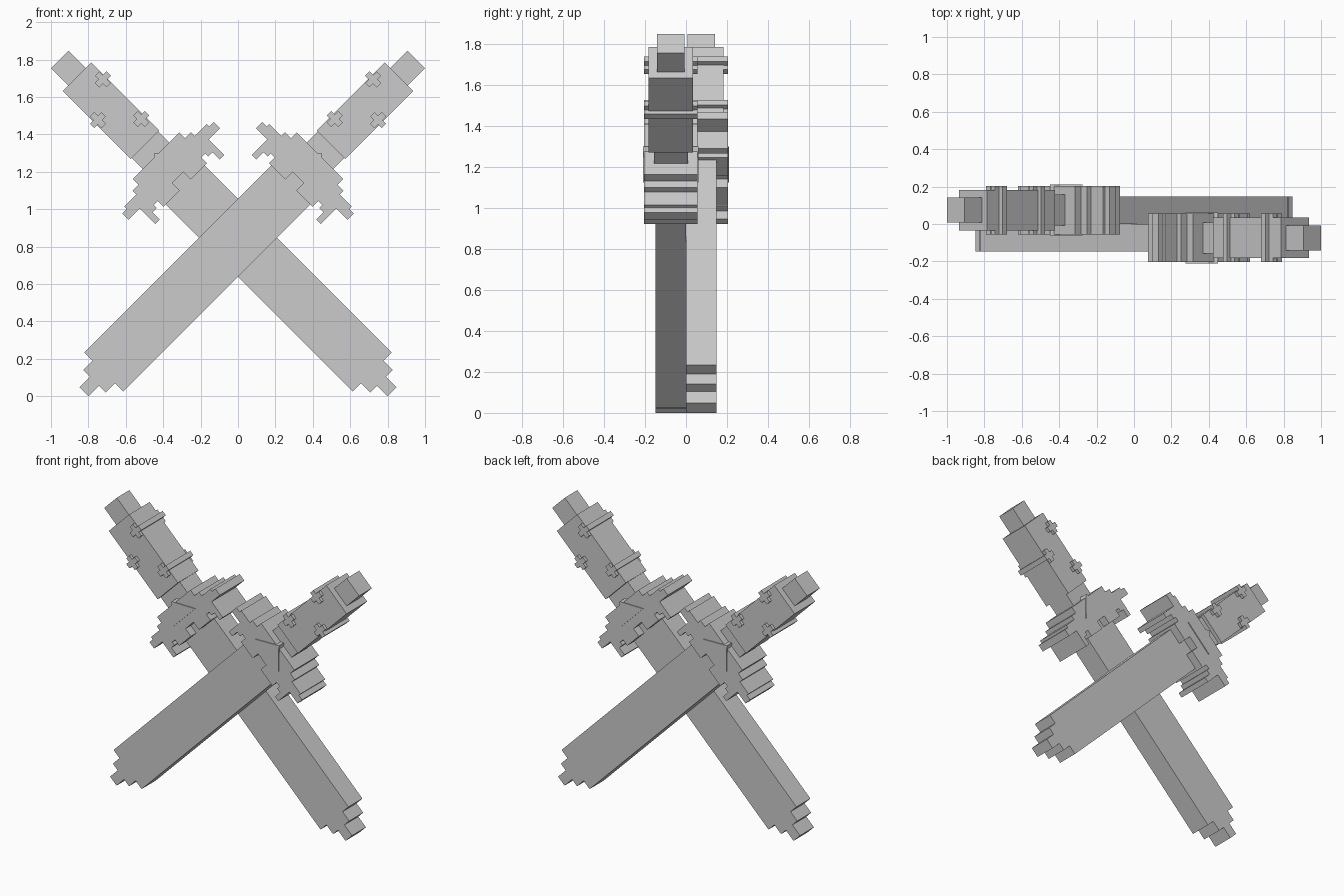
import bpy, bmesh
from math import sqrt

if "Cube" in bpy.data.objects:
    bpy.data.objects.remove(bpy.data.objects["Cube"])

R2 = sqrt(2)
AXIS_Z = 0.8475   # height where the sword axes cross
MID_Y = 0.074     # distance of each sword's mid-plane from y = 0


def prism(name, side, profile, half):
    """Extrude a (u, v) profile through the depth; u runs from tip to pommel."""
    bm = bmesh.new()
    s = side
    # side = -1 turns the whole sword half a turn about the z axis
    verts = [bm.verts.new((s * (u - v) / R2, s * (-MID_Y - half), AXIS_Z + (u + v) / R2))
             for u, v in profile]
    face = bm.faces.new(verts)
    out = bmesh.ops.extrude_face_region(bm, geom=[face])
    new = [e for e in out["geom"] if isinstance(e, bmesh.types.BMVert)]
    bmesh.ops.translate(bm, verts=new, vec=(0, s * 2 * half, 0))
    bmesh.ops.recalc_face_normals(bm, faces=bm.faces)
    mesh = bpy.data.meshes.new(name)
    bm.to_mesh(mesh)
    bm.free()
    obj = bpy.data.objects.new(name, mesh)
    bpy.context.collection.objects.link(obj)
    return obj


def mirrored(half_profile):
    """Complete a half outline (v > 0) across the sword axis."""
    return half_profile + [(u, -v) for u, v in reversed(half_profile)]


def box(u0, u1, h):
    return [(u0, -h), (u1, -h), (u1, h), (u0, h)]


def plus(u, v, a=0.044, w=0.0165):
    pts = [(a, -w), (a, w), (w, w), (w, a), (-w, a), (-w, w),
           (-a, w), (-a, -w), (-w, -w), (-w, -a), (w, -a), (w, -w)]
    return [(u + p, v + q) for p, q in pts]


# stepped blade tip, and winged guard outline
BLADE = mirrored([(-1.165, 0.034), (-1.085, 0.034), (-1.085, 0.085),
                  (-1.015, 0.085), (-1.015, 0.147), (0.5, 0.147)])
GUARD = mirrored([(0.62, 0.175), (0.577, 0.175), (0.577, 0.222), (0.548, 0.222),
                  (0.548, 0.312), (0.53, 0.312), (0.53, 0.346), (0.482, 0.346),
                  (0.482, 0.26), (0.365, 0.26), (0.365, 0.226), (0.419, 0.226),
                  (0.419, 0.195), (0.442, 0.195), (0.442, 0.165), (0.398, 0.165),
                  (0.398, 0.042), (0.455, 0.042)])
STUDS = [(1.11, 0.088), (0.974, -0.085), (0.815, 0.083)]

for label, side in (("front", 1), ("back", -1)):
    prism(label + "_blade", side, BLADE, 0.074)
    prism(label + "_guard", side, GUARD, 0.13)
    # raised triangle showing on both faces of the guard
    prism(label + "_guard_triangle", side, [(0.512, -0.121), (0.637, 0.0), (0.512, 0.121)], 0.136)
    prism(label + "_collar", side, box(0.58, 0.72, 0.1), 0.083)
    prism(label + "_grip", side, box(0.704, 1.217, 0.107), 0.109)
    prism(label + "_pommel", side, box(1.2, 1.348, 0.066), 0.067)
    for i, (u, v) in enumerate(STUDS):
        # the studs of the rear sword are mirrored so both match from the front
        prism(f"{label}_grip_stud_{i + 1}", side, plus(u, v), 0.13)
